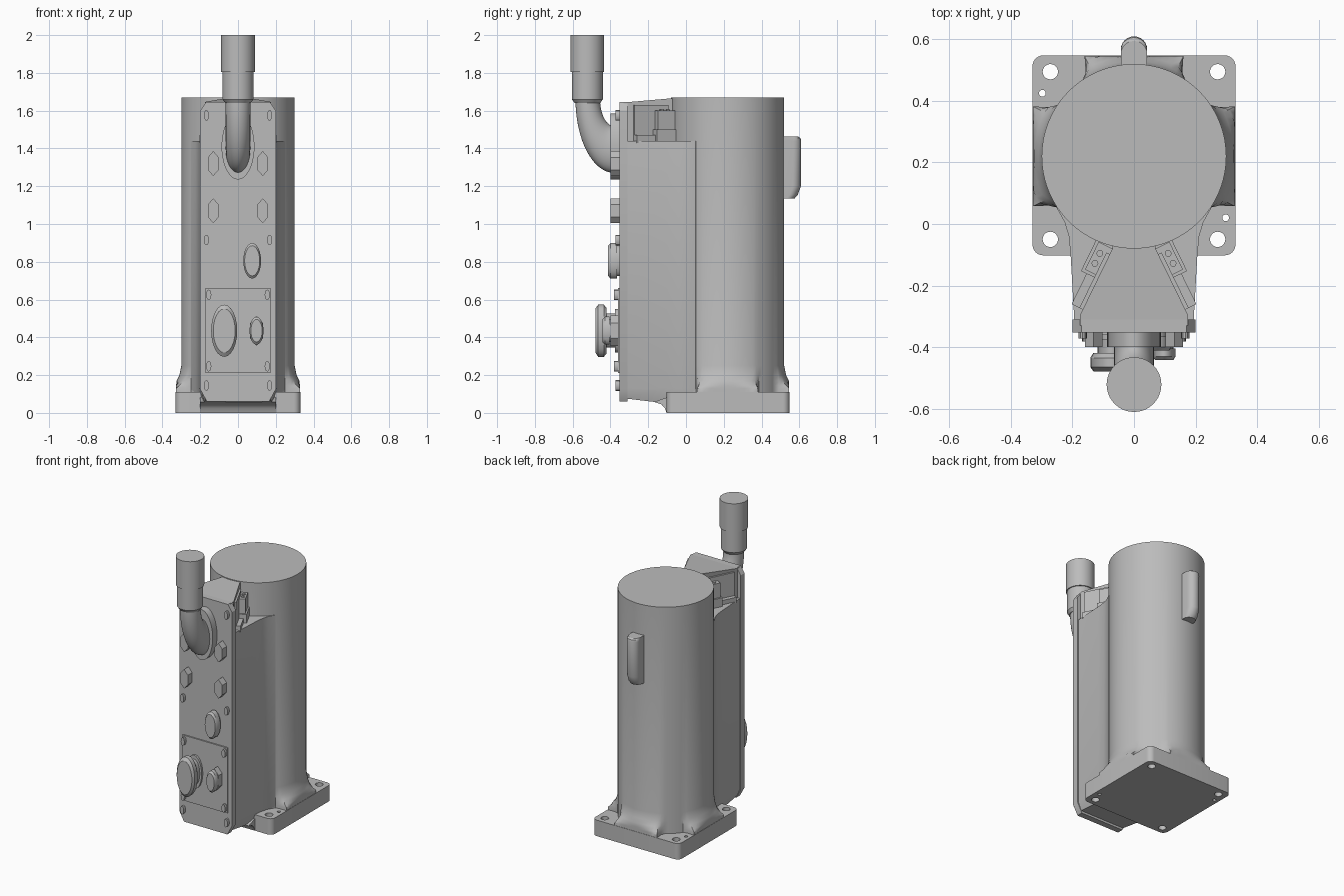
import bpy, bmesh
from math import sin, cos, pi, sqrt, radians
from mathutils import Vector

cube = bpy.data.objects.get("Cube")
if cube:
    bpy.data.objects.remove(cube)

grey = bpy.data.materials.new("machine_grey")
grey.use_nodes = True
colour = (0.5, 0.5, 0.5, 1)
grey.diffuse_color = colour
grey.node_tree.nodes["Principled BSDF"].inputs["Base Color"].default_value = colour

AXIS = 0.22       # column centre in y
STRETCH = 2.0     # fittings on the front are taller than wide


def loft(name, rings):
    """Skin a list of equal-length point rings and cap both ends."""
    bm = bmesh.new()
    loops = [[bm.verts.new(p) for p in ring] for ring in rings]
    n = len(loops[0])
    for a, b in zip(loops, loops[1:]):
        for i in range(n):
            j = (i + 1) % n
            bm.faces.new((a[i], a[j], b[j], b[i]))
    bm.faces.new(loops[0][::-1])
    bm.faces.new(loops[-1])
    bmesh.ops.recalc_face_normals(bm, faces=bm.faces)
    mesh = bpy.data.meshes.new(name)
    bm.to_mesh(mesh)
    bm.free()
    mesh.materials.append(grey)
    obj = bpy.data.objects.new(name, mesh)
    bpy.context.collection.objects.link(obj)
    return obj


def angles(n, start=0.0):
    return [start + 2 * pi * i / n for i in range(n)]


def mirrored(half):
    """Close a right-hand outline with its mirror image."""
    return half + [(-x, v) for x, v in reversed(half)]


def slab_z(name, outline, z0, z1):
    return loft(name, [[(x, y, z) for x, y in outline] for z in (z0, z1)])


def slab_y(name, outline, y0, y1):
    return loft(name, [[(x, y, z) for x, z in outline] for y in (y0, y1)])


def turned_z(name, x, y, profile, n=32):
    return loft(name, [[(x + r * cos(a), y + r * sin(a), z) for a in angles(n)]
                       for z, r in profile])


def fitting(name, x, z, profile, n=24):
    """Stretched turned part that points out of the front panel."""
    return loft(name, [[(x + r * cos(a), y, z + STRETCH * r * sin(a))
                        for a in angles(n, pi / 2)] for y, r in profile])


# Base plate with rounded corners and bolt holes
outline = []
for k, (sx, sy) in enumerate([(1, 1), (-1, 1), (-1, -1), (1, -1)]):
    for s in range(7):
        a = (k + s / 6) * pi / 2
        outline.append((sx * 0.295 + 0.035 * cos(a),
                        0.223 + sy * 0.29 + 0.035 * sin(a)))
base = slab_z("base_plate", outline, 0, 0.11)
holes = [(sx * 0.272, y, 0.025) for sx in (-1, 1) for y in (-0.05, 0.495)]
holes += [(-0.298, 0.425, 0.011), (0.298, 0.02, 0.011)]
for x, y, r in holes:
    cutter = turned_z("hole_cutter", x, y, [(-0.1, r), (0.2, r)], 20)
    cutter.hide_render = True
    mod = base.modifiers.new("hole", 'BOOLEAN')
    mod.object = cutter
    mod.solver = 'EXACT'
    bpy.context.view_layer.objects.active = base
    bpy.ops.object.modifier_apply(modifier=mod.name)
    bpy.data.objects.remove(cutter)


# Column whose foot flares to the base edges, leaving bolt pockets
def foot_radius(a, r):
    c, s = abs(cos(a)), abs(sin(a))
    edge = min(0.328 / max(c, 1e-6), 0.326 / max(s, 1e-6))
    along = 0.272 * c + 0.275 * s
    disc = along ** 2 - (0.272 ** 2 + 0.275 ** 2 - 0.115 ** 2)
    pocket = max(0.3, along - sqrt(disc)) if disc > 0 else 1
    return min(r, edge, pocket)


column_profile = [(0.1, 0.5), (0.13, 0.5), (0.145, 0.345), (0.17, 0.325),
                  (0.2, 0.31), (0.25, 0.3), (1.67, 0.3)]
loft("column", [[(foot_radius(a, r) * cos(a), AXIS + foot_radius(a, r) * sin(a), z)
                 for a in angles(96)] for z, r in column_profile])

# Housing blended into the column, with a sloping underside
plan = mirrored([(0.193, -0.33), (0.206, -0.1), (0.212, -0.04),
                 (0.225, 0.005), (0.25, 0.05), (0.2, 0.2)])


def underside(y):
    return 0.05 + max(0, -0.12 - y) * 0.13


loft("housing", [[(x * 0.88, y, underside(y)) for x, y in plan],
                 [(x, y, 0.13) for x, y in plan],
                 [(x, y, 1.44) for x, y in plan]])
side = [(-0.05, 0), (-0.103, 0), (-0.112, 0.025), (-0.13, 0.045), (-0.17, 0.058), (-0.05, 0.1)]
loft("housing_fillet", [[(x, y, z) for y, z in side] for x in (-0.2, 0.2)])

# Narrow upper housing with a top sloping up to the column
neck = mirrored([(0.175, -0.33), (0.175, -0.295), (0.07, -0.08), (0.06, 0.05)])
loft("upper_housing", [[(x, y, 1.4) for x, y in neck],
                       [(x, y, min(1.665, 1.645 + (y + 0.31) * 0.09)) for x, y in neck]])

# Front panel with chamfered corners and lower access plate
panel = mirrored([(0.165, 0.06), (0.2, 0.125), (0.2, 1.6), (0.17, 1.645)])
slab_y("front_panel", panel, -0.352, -0.31)
slab_y("access_plate", mirrored([(0.172, 0.21), (0.172, 0.66)]), -0.361, -0.34)

# Panel and access plate screws
for x in (-1, 1):
    for z in (0.145, 0.915, 1.575):
        fitting("panel_screw", x * 0.167, z, [(-0.34, 0.014), (-0.372, 0.014)], 12)
    for z in (0.247, 0.625):
        fitting("plate_screw", x * 0.155, z, [(-0.35, 0.014), (-0.382, 0.014)], 12)
    for z in (1.07, 1.32):
        fitting("hex_plug", x * 0.131, z, [(-0.34, 0.033), (-0.4, 0.033)], 6)

# Front connectors
fitting("round_connector", 0.075, 0.805,
        [(-0.34, 0.04), (-0.365, 0.04), (-0.365, 0.047), (-0.4, 0.047), (-0.412, 0.04)])
fitting("large_connector", -0.073, 0.435,
        [(-0.34, 0.058), (-0.375, 0.058), (-0.375, 0.045), (-0.42, 0.045),
         (-0.42, 0.06), (-0.435, 0.069), (-0.465, 0.069), (-0.48, 0.058)])
fitting("small_connector_nut", 0.098, 0.435, [(-0.34, 0.04), (-0.4, 0.04)], 6)
fitting("small_connector", 0.098, 0.435,
        [(-0.39, 0.03), (-0.405, 0.03), (-0.405, 0.037), (-0.43, 0.037), (-0.442, 0.03)])

# Cable outlet: flange, bent tube and upright sleeve
fitting("cable_flange", 0, 1.41, [(-0.34, 0.087), (-0.4, 0.087)], 48)
bend, tube = 0.14, 0.065
rings = [[(tube * sin(b), -0.34, 1.66 - 1.9 * (bend + tube * cos(b))) for b in angles(32)]]
for i in range(17):
    t = i / 16 * pi / 2
    rings.append([(tube * sin(b), -0.38 - (bend + tube * cos(b)) * sin(t),
                   1.66 - 1.9 * (bend + tube * cos(b)) * cos(t)) for b in angles(32)])
loft("cable_tube", rings)
turned_z("cable_sleeve", 0, -0.522,
         [(1.64, 0.068), (1.66, 0.082), (1.805, 0.082), (1.805, 0.089), (2, 0.089)], 40)


# Terminal blocks on the slanted faces of the upper housing
def slanted_box(name, sx, along, out, z0, z1):
    start, d, n = Vector((0.07, -0.08)), Vector((0.44, -0.9)), Vector((0.9, 0.44))
    pts = [start + d * along[i] + n * out[j] for i, j in ((0, 0), (1, 0), (1, 1), (0, 1))]
    return slab_z(name, [(sx * p.x, p.y) for p in pts], z0, z1)


for sx in (-1, 1):
    slanted_box("terminal_block", sx, (0, 0.1), (-0.01, 0.05), 1.5, 1.6)
    slanted_box("terminal_foot", sx, (-0.01, 0.11), (-0.01, 0.06), 1.43, 1.5)
    slanted_box("mounting_plate", sx, (0.02, 0.22), (-0.01, 0.012), 1.43, 1.63)
    slanted_box("ledge_strip", sx, (0.11, 0.22), (-0.01, 0.04), 1.43, 1.47)
    for k in (0.032, 0.068):
        x, y = 0.07 + 0.44 * k + 0.9 * 0.03, -0.08 - 0.9 * k + 0.44 * 0.03
        turned_z("terminal_screw", sx * x, y, [(1.59, 0.011), (1.606, 0.011)], 12)

# Rounded rear rib
rib = [(0.043, 0.49)] + [(0.043 * cos(i * pi / 12), 0.567 + 0.043 * sin(i * pi / 12))
                         for i in range(13)] + [(-0.043, 0.49)]
loft("rear_rib", [[(x, y - back * (y > 0.5), z) for x, y in rib]
                  for z, back in ((1.135, 0.035), (1.155, 0.018), (1.2, 0.002),
                                  (1.44, 0), (1.455, 0.004), (1.462, 0.015))])

# Smooth curved surfaces, keep hard edges
bpy.ops.object.select_all(action='DESELECT')
for obj in bpy.context.collection.objects:
    if obj.type == 'MESH' and grey.name in obj.data.materials:
        obj.select_set(True)
        bpy.context.view_layer.objects.active = obj
bpy.ops.object.shade_smooth_by_angle(angle=radians(32))
